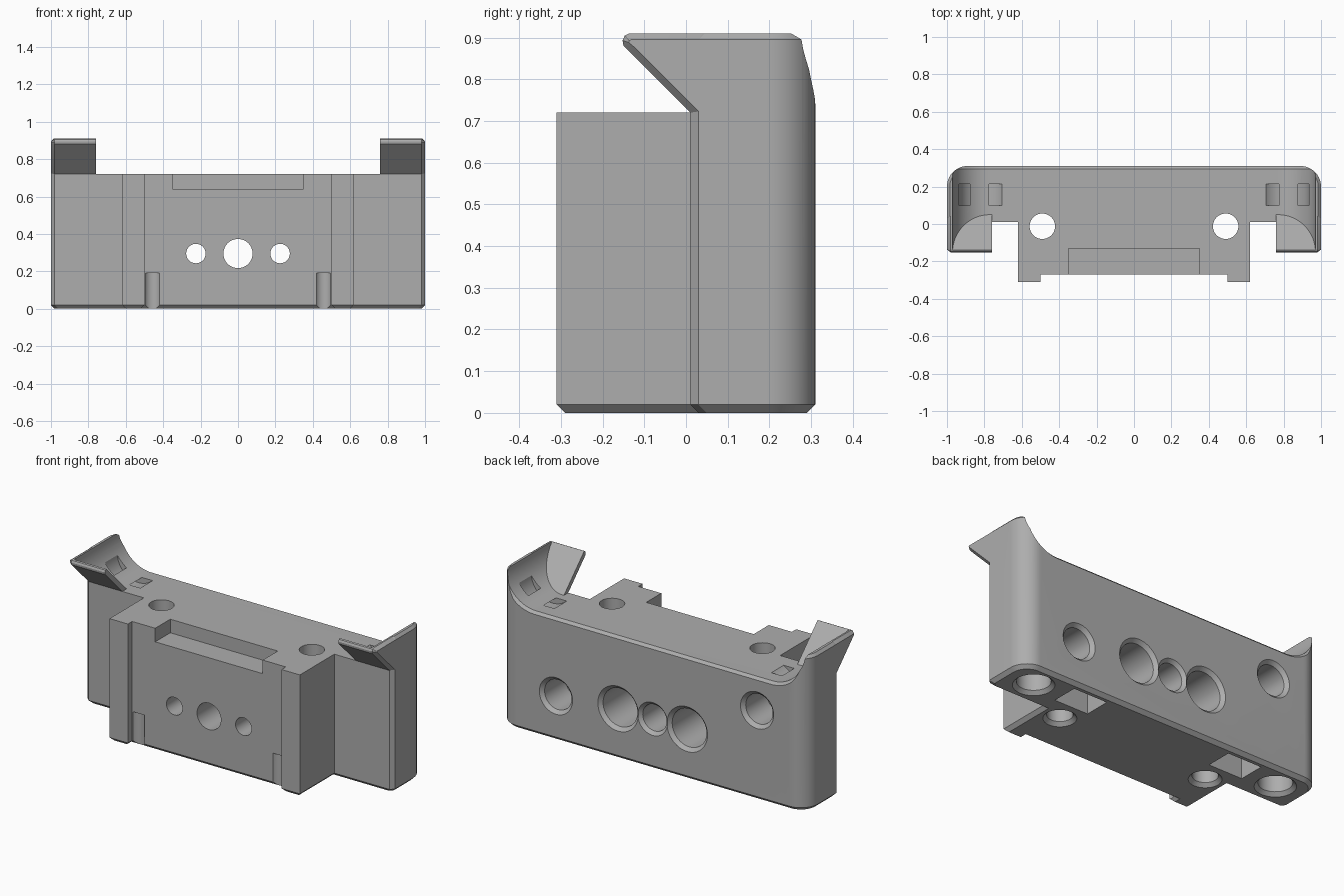
import bpy, bmesh, math

if "Cube" in bpy.data.objects:
    bpy.data.objects.remove(bpy.data.objects["Cube"])

grey = bpy.data.materials.new("plain grey")
grey.diffuse_color = (0.42, 0.42, 0.42, 1)
grey.use_nodes = True
grey.node_tree.nodes["Principled BSDF"].inputs["Base Color"].default_value = grey.diffuse_color


def loft(name, rings):
    """Solid skinned through equal-length rings of points, capped at both ends."""
    bm = bmesh.new()
    vs = [[bm.verts.new(p) for p in r] for r in rings]
    n = len(vs[0])
    for a, b in zip(vs, vs[1:]):
        for i in range(n):
            j = (i + 1) % n
            bm.faces.new((a[i], a[j], b[j], b[i]))
    bm.faces.new(vs[0][::-1])
    bm.faces.new(vs[-1])
    bmesh.ops.recalc_face_normals(bm, faces=bm.faces)
    me = bpy.data.meshes.new(name)
    bm.to_mesh(me)
    bm.free()
    ob = bpy.data.objects.new(name, me)
    bpy.context.collection.objects.link(ob)
    me.materials.append(grey)
    return ob


def box(name, x0, x1, y0, y1, z0, z1):
    return loft(name, [[(x0, y0, z), (x1, y0, z), (x1, y1, z), (x0, y1, z)] for z in (z0, z1)])


def bore(axis, a, b, steps):
    """Round cutter along y or z; steps are (position, radius)."""
    rings = []
    for t, r in steps:
        ring = []
        for i in range(48):
            u = a + r * math.cos(i * math.tau / 48)
            v = b + r * math.sin(i * math.tau / 48)
            ring.append((u, t, v) if axis == 'y' else (u, v, t))
        rings.append(ring)
    return loft("bore_cutter", rings)


def combine(target, tool, op):
    tool.hide_render = True
    m = target.modifiers.new(op, 'BOOLEAN')
    m.operation, m.solver, m.object = op, 'EXACT', tool
    bpy.context.view_layer.objects.active = target
    bpy.ops.object.modifier_apply(modifier=m.name)
    bpy.data.objects.remove(tool, do_unlink=True)


# Wide back slab with rounded back corners, chamfered top and bottom
def slab_ring(z, d):
    pts = [(-0.98 + d, 0.01 + d), (0.98 - d, 0.01 + d), (1 - d, 0.03 + d)]
    r = 0.11 - d
    for cx, start in ((0.89, 0), (-0.89, 90)):
        for i in range(17):
            t = math.radians(start + 90 * i / 16)
            pts.append((cx + r * math.cos(t), 0.20 + r * math.sin(t)))
    pts.append((-1 + d, 0.03 + d))
    return [(x, y, z) for x, y in pts]


body = loft("mount_body", [slab_ring(0, 0.02), slab_ring(0.02, 0),
                           slab_ring(0.895, 0), slab_ring(0.91, 0.015)])


# Front block with two ribs
def block_ring(z, d):
    half = [(0.5 + d, -0.27 + d), (0.5 + d, -0.31 + d), (0.62 - d, -0.31 + d), (0.62 - d, 0.15)]
    return [(x, y, z) for x, y in half + [(-x, y) for x, y in half[::-1]]]


combine(body, loft("front_block", [block_ring(0, 0.02), block_ring(0.02, 0), block_ring(0.75, 0)]), 'UNION')

# Overhanging slanted ears
ear_in = [(0.01, 0.72), (-0.15, 0.88), (-0.152, 0.893), (-0.147, 0.905), (-0.137, 0.91), (0.15, 0.91), (0.15, 0.70)]
ear_out = [(0.03, 0.723), (-0.125, 0.878), (-0.137, 0.888), (-0.136, 0.893), (-0.132, 0.895), (0.15, 0.895), (0.15, 0.70)]
for s in (-1, 1):
    ear = loft("ear", [[(s * x, y, z) for y, z in prof]
                       for x, prof in ((0.75, ear_in), (0.98, ear_in), (1.0, ear_out))])
    combine(body, ear, 'UNION')

# Curved trough across the top, leaving slanted plates at the ears
combine(body, box("trough_middle", -0.76, 0.76, -0.5, 0.2, 0.72, 1.1), 'DIFFERENCE')


def trough(d):
    half = [(0.77 + (0.2 + d) * math.sin(t), 0.92 - (0.2 + d) * math.cos(t))
            for t in (math.radians(90 * i / 20) for i in range(21))] + [(0.97 + d, 1.0)]
    return [(-x, z) for x, z in half[::-1]] + half


combine(body, loft("trough_cutter", [
    [(x, 0.77 - z, z) for x, z in trough(0)],
    [(x, 0.295, z) for x, z in trough(0)],
    [(x, 0.325, z) for x, z in trough(0.03)]]), 'DIFFERENCE')

# Shallow pocket at the top of the front
combine(body, box("pocket_cutter", -0.35, 0.35, -0.4, -0.13, 0.64, 0.8), 'DIFFERENCE')

cuts = []
# Horizontal holes through front and back
cuts.append(bore('y', 0, 0.295, [(-0.4, 0.078), (0.291, 0.078), (0.32, 0.107)]))
for s in (-1, 1):
    cuts.append(bore('y', s * 0.225, 0.295, [(-0.4, 0.052), (0.0, 0.052)]))
    cuts.append(bore('y', s * 0.225, 0.295, [(-0.12, 0.112), (0.29, 0.112), (0.32, 0.142)]))
# Blind holes in the back
for x, z in ((0.63, 0.262), (-0.68, 0.528)):
    cuts.append(bore('y', x, z, [(0.1, 0.088), (0.29, 0.088), (0.32, 0.118)]))
for s in (-1, 1):
    # Vertical through holes and blind bores from below
    cuts.append(bore('z', s * 0.49, -0.012, [(-0.01, 0.098), (0.02, 0.068), (0.9, 0.068)]))
    cuts.append(bore('z', s * 0.815, 0.165, [(-0.01, 0.12), (0.02, 0.09), (0.35, 0.09)]))
    # Rectangular slots underneath
    xa, xb = sorted((s * 0.41, s * 0.63))
    cuts.append(box("slot_cutter", xa, xb, 0.115, 0.27, -0.1, 0.14))
    # Small round grooves beside the ribs
    cuts.append(bore('z', s * 0.457, -0.295, [(-0.1, 0.046), (0.19, 0.046)]))
    # Curved strap channels under the trough
    rings = []
    for i in range(25):
        t = math.radians(195 + 195 * i / 24)
        rings.append([(s * (0.80 + r * math.cos(t)), y, 0.82 + r * math.sin(t))
                      for r, y in ((0.103, 0.10), (0.137, 0.10), (0.137, 0.215), (0.103, 0.215))])
    cuts.append(loft("strap_cutter", rings))
for c in cuts:
    combine(body, c, 'DIFFERENCE')

# Smooth curved surfaces, keep edges crisp
bpy.ops.object.select_all(action='DESELECT')
body.select_set(True)
bpy.context.view_layer.objects.active = body
bpy.ops.object.shade_smooth_by_angle(angle=math.radians(25))
